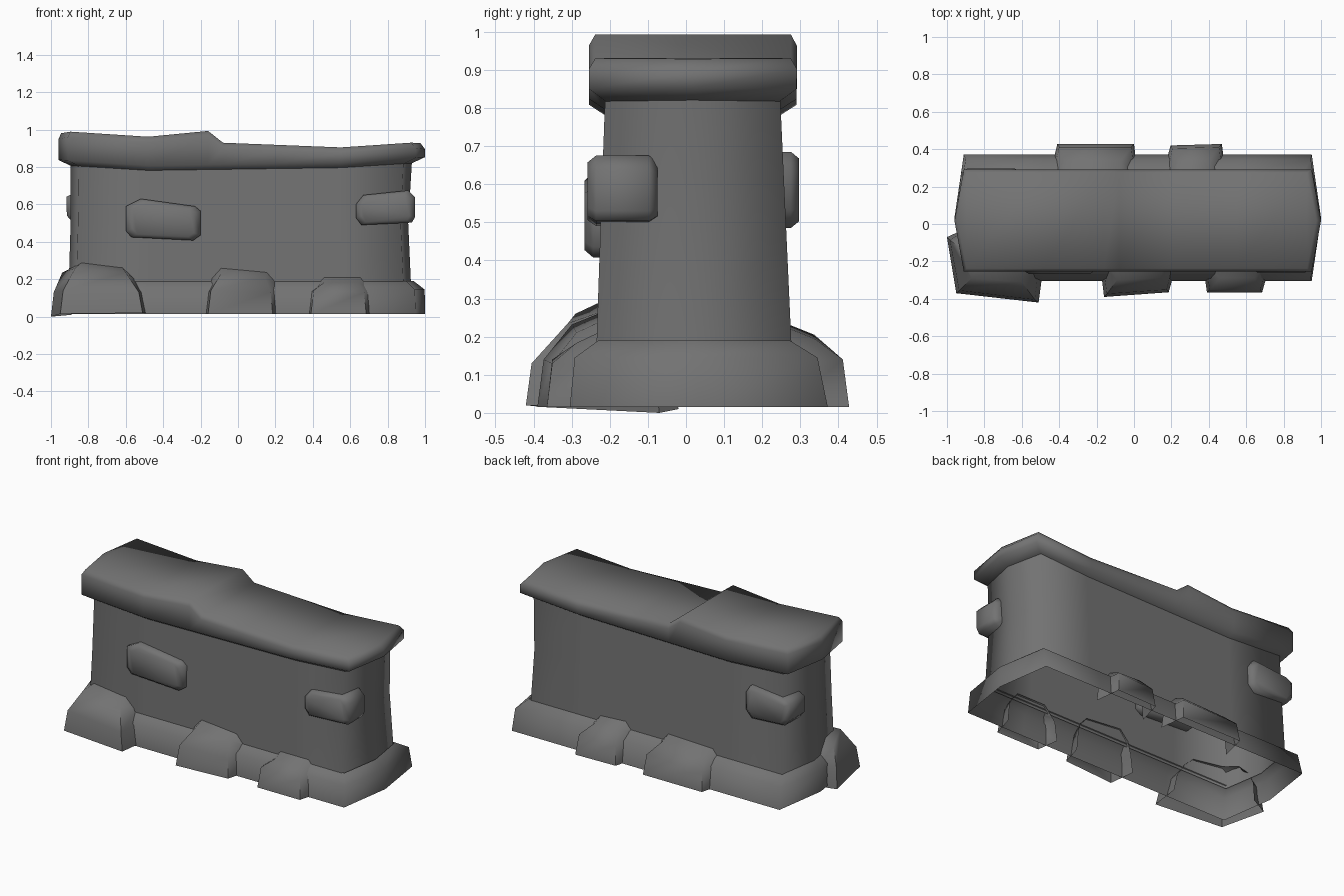
import bpy, bmesh, math

if "Cube" in bpy.data.objects:
    bpy.data.objects.remove(bpy.data.objects["Cube"])

stone_mat = bpy.data.materials.new("grey stone")
stone_mat.diffuse_color = (0.17, 0.17, 0.17, 1)
stone_mat.use_nodes = True
stone_mat.node_tree.nodes["Principled BSDF"].inputs["Base Color"].default_value = stone_mat.diffuse_color


def finish(name, bm, angle, recalc=False):
    if recalc:
        bmesh.ops.recalc_face_normals(bm, faces=bm.faces[:])
    me = bpy.data.meshes.new(name)
    bm.to_mesh(me)
    bm.free()
    ob = bpy.data.objects.new(name, me)
    bpy.context.collection.objects.link(ob)
    me.materials.append(stone_mat)
    bpy.ops.object.select_all(action='DESELECT')
    ob.select_set(True)
    bpy.context.view_layer.objects.active = ob
    bpy.ops.object.shade_smooth_by_angle(angle=math.radians(angle))
    return ob


def loft(bm, rings, closed=True):
    rows = [[bm.verts.new(p) for p in r] for r in rings]
    n = len(rows[0])
    for a, b in zip(rows, rows[1:]):
        for i in range(n if closed else n - 1):
            j = (i + 1) % n
            bm.faces.new((a[i], a[j], b[j], b[i]))
    return rows


def lerp(table):
    def f(x):
        if x <= table[0][0]:
            return table[0][1]
        for (x0, z0), (x1, z1) in zip(table, table[1:]):
            if x <= x1:
                return z0 + (z1 - z0) * (x - x0) / (x1 - x0)
        return table[-1][1]
    return f


XS = [-0.48, -0.16, -0.08, 0.2, 0.55]


def plan(xl, xr, tip, yf, yb, z):
    """Long plan outline with gently pointed ends; z is a function of x."""
    xs = [xl] + XS + [xr]
    ym = (yf + yb) / 2
    pts = [(x, yf) for x in xs] + [(xr + tip, ym)]
    pts += [(x, yb) for x in reversed(xs)] + [(xl - tip, ym)]
    return [(x, y, z(x)) for x, y in pts]


def flat(z):
    return lambda x: z


# wall body, slightly waisted and open below
bm = bmesh.new()
loft(bm, [plan(-0.865, 0.885, 0.04, -0.235, 0.277, flat(0.17)),
          plan(-0.855, 0.87, 0.04, -0.224, 0.262, flat(0.5)),
          plan(-0.85, 0.885, 0.045, -0.212, 0.247, flat(0.83))])
finish("wall_body", bm, 100)

# base skirt, open below
bm = bmesh.new()
loft(bm, [plan(-0.91, 0.95, 0.05, -0.305, 0.372, flat(0.015)),
          plan(-0.90, 0.945, 0.053, -0.292, 0.345, flat(0.145)),
          plan(-0.865, 0.90, 0.04, -0.23, 0.272, flat(0.19))])
finish("base_skirt", bm, 100)

# coping with a stepped top
zb = lerp([(-0.95, 0.81), (-0.48, 0.78), (0.2, 0.79), (0.55, 0.795), (1, 0.825)])
zt = lerp([(-0.95, 0.98), (-0.91, 0.99), (-0.48, 0.962), (-0.16, 0.993),
           (-0.08, 0.93), (0.55, 0.905), (0.95, 0.932), (1, 0.925)])
bm = bmesh.new()
rows = loft(bm, [plan(-0.85, 0.885, 0.045, -0.211, 0.246, zb),
                 plan(-0.91, 0.95, 0.05, -0.254, 0.29, lambda x: zb(x) + 0.028),
                 plan(-0.91, 0.95, 0.05, -0.255, 0.291, lambda x: zt(x) - 0.03),
                 plan(-0.895, 0.925, 0.05, -0.238, 0.275, zt)])
top = rows[-1]
n = len(XS) + 2
front, tip_r, back, tip_l = top[:n], top[n], top[n + 1:2 * n + 1][::-1], top[-1]
for i in range(n - 1):
    bm.faces.new((front[i], front[i + 1], back[i + 1], back[i]))
bm.faces.new((front[-1], tip_r, back[-1]))
bm.faces.new((front[0], back[0], tip_l))
finish("coping", bm, 100)


# foot rocks: open shells leaning on the base
def rock(name, x0, x1, yo0, yo1, yi, zl, zr):
    s = 1 if x1 > x0 else -1

    def mix(y, t):
        return yi + (y - yi) * t
    bm = bmesh.new()
    loft(bm, [[(x0, yi, 0.015), (x0 + s * 0.02, yo0, 0.015), (x1 - s * 0.04, yo1, 0.015), (x1, yi, 0.015)],
              [(x0 + s * 0.015, yi, 0.13), (x0 + s * 0.035, mix(yo0, 0.9), 0.14),
               (x1 - s * 0.05, mix(yo1, 0.9), 0.13), (x1 - s * 0.01, yi, 0.12)],
              [(x0 + s * 0.035, yi, zl - 0.06), (x0 + s * 0.09, mix(yo0, 0.45), zl - 0.03),
               (x1 - s * 0.08, mix(yo1, 0.45), zr - 0.03), (x1 - s * 0.02, yi, zr - 0.06)],
              [(x0 + s * 0.04, yi, zl - 0.055), (x0 + s * 0.09, yi, zl),
               (x1 - s * 0.07, yi, zr), (x1 - s * 0.02, yi, zr - 0.055)]], closed=False)
    finish(name, bm, 60)


rock("front_rock_middle", -0.18, 0.225, -0.39, -0.365, -0.225, 0.262, 0.24)
rock("front_rock_right", 0.37, 0.725, -0.365, -0.365, -0.225, 0.213, 0.213)
rock("back_rock_left", 0.02, -0.45, 0.428, 0.428, 0.262, 0.235, 0.225)
rock("back_rock_right", 0.49, 0.155, 0.428, 0.42, 0.262, 0.225, 0.235)

# corner rock wrapping the front left end
bm = bmesh.new()
loft(bm, [[(-0.89, -0.02, 0.01), (-1.0, -0.07, 0.0), (-0.95, -0.37, 0.015), (-0.51, -0.42, 0.02), (-0.485, -0.23, 0.02)],
          [(-0.89, -0.03, 0.13), (-0.985, -0.085, 0.13), (-0.935, -0.355, 0.14), (-0.53, -0.405, 0.13), (-0.51, -0.23, 0.13)],
          [(-0.88, -0.06, 0.2), (-0.94, -0.12, 0.235), (-0.87, -0.29, 0.26), (-0.6, -0.31, 0.235), (-0.55, -0.225, 0.19)],
          [(-0.86, -0.08, 0.21), (-0.87, -0.13, 0.27), (-0.83, -0.22, 0.293), (-0.62, -0.225, 0.265), (-0.55, -0.22, 0.2)]],
     closed=False)
finish("front_rock_left", bm, 60)


# raised wall stones: chamfered slabs lofted along y
def slab(name, outline, y_in, y_out, k=0.82, lip=0.022):
    cx = sum(p[0] for p in outline) / len(outline)
    cz = sum(p[1] for p in outline) / len(outline)
    s = 1 if y_out > y_in else -1

    def ring(y, f):
        return [(cx + (x - cx) * f, y, cz + (z - cz) * f) for x, z in outline]
    bm = bmesh.new()
    rows = loft(bm, [ring(y_in, k), ring(y_in + s * lip, 1), ring(y_out - s * lip, 1), ring(y_out, k)])
    bm.faces.new(rows[0])
    bm.faces.new(rows[-1])
    finish(name, bm, 60, recalc=True)


slab("front_stone", [(-0.6, 0.46), (-0.57, 0.425), (-0.24, 0.408), (-0.2, 0.435),
                     (-0.2, 0.565), (-0.23, 0.59), (-0.52, 0.63), (-0.6, 0.59)], -0.16, -0.266)
slab("front_corner_stone", [(0.63, 0.53), (0.66, 0.49), (0.93, 0.503), (0.945, 0.53),
                            (0.945, 0.64), (0.91, 0.675), (0.67, 0.65), (0.63, 0.6)], -0.075, -0.258)
slab("back_corner_stone", [(-0.915, 0.54), (-0.88, 0.5), (-0.65, 0.485), (-0.61, 0.53),
                           (-0.61, 0.64), (-0.64, 0.685), (-0.88, 0.66), (-0.918, 0.64)], 0.11, 0.297)
